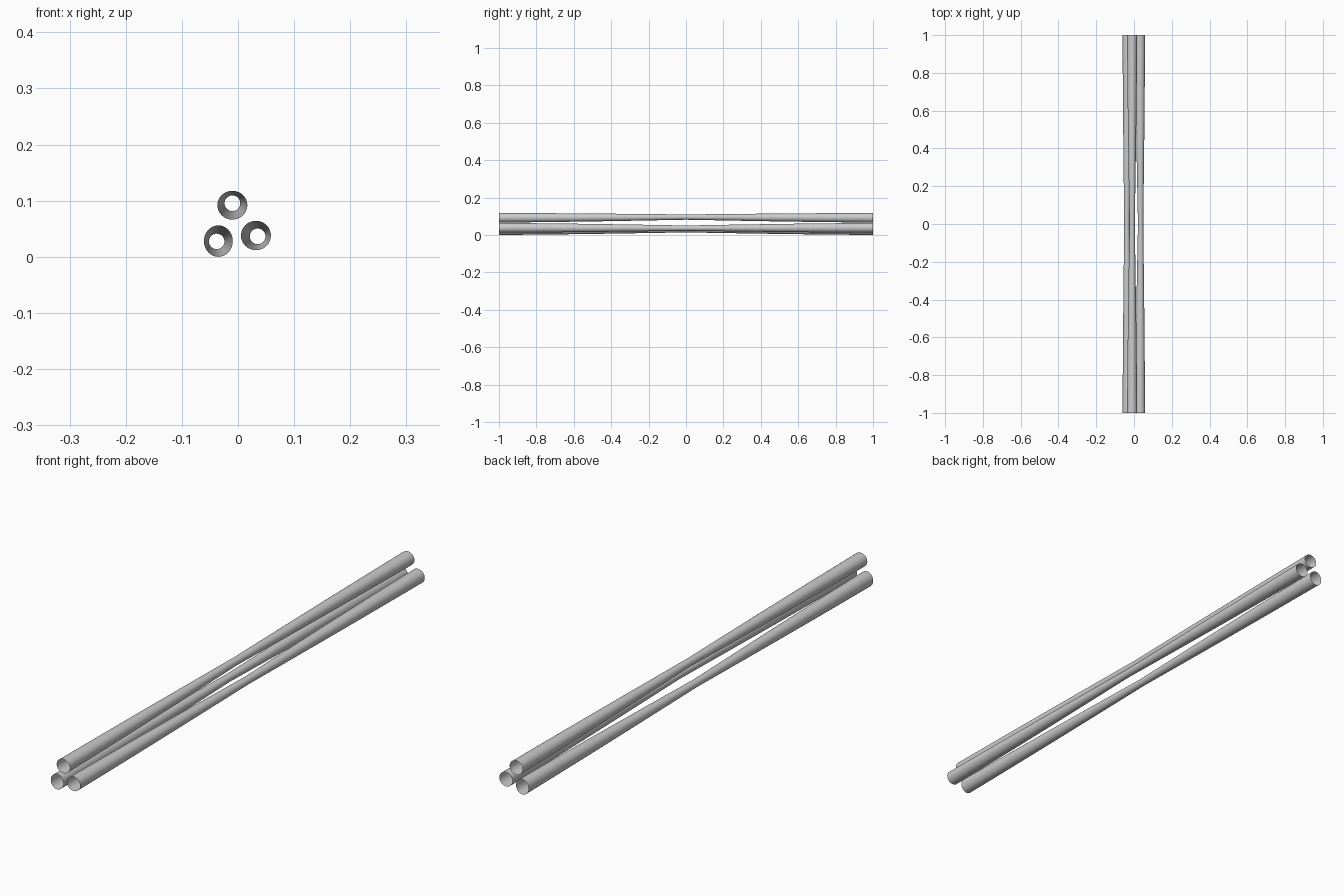
import bpy
import bmesh
from math import sin, cos, pi

if "Cube" in bpy.data.objects:
    bpy.data.objects.remove(bpy.data.objects["Cube"])

SIDES, RINGS = 32, 25


def waisted_tube(name, end, mid, end_radii, mid_radius):
    """Open thin tube along y, wide at both ends and narrow in the middle."""
    bm = bmesh.new()
    rows = []
    for i in range(RINGS):
        y = -1 + 2 * i / (RINGS - 1)
        t = abs(y)
        f = 0.5 * t + 0.5 * sin(t * pi / 2)
        cx, cz = (m + (e - m) * f for e, m in zip(end, mid))
        rx, rz = (mid_radius + (r - mid_radius) * f for r in end_radii)
        rows.append([bm.verts.new((cx + rx * cos(2 * pi * k / SIDES), y,
                                   cz + rz * sin(2 * pi * k / SIDES)))
                     for k in range(SIDES)])
    for a, b in zip(rows, rows[1:]):
        for k in range(SIDES):
            n = (k + 1) % SIDES
            face = bm.faces.new((a[k], b[k], b[n], a[n]))
            face.smooth = True
    bmesh.ops.recalc_face_normals(bm, faces=bm.faces[:])
    mesh = bpy.data.meshes.new(name)
    bm.to_mesh(mesh)
    bm.free()
    obj = bpy.data.objects.new(name, mesh)
    bpy.context.collection.objects.link(obj)
    return obj


# Bundle of three tubes that bow slightly apart at the waist
waisted_tube("top_tube", (-0.010, 0.092), (-0.010, 0.0955), (0.0267, 0.0257), 0.014)
waisted_tube("left_tube", (-0.035, 0.028), (-0.038, 0.0275), (0.0257, 0.028), 0.0138)
waisted_tube("right_tube", (0.032, 0.038), (0.035, 0.0365), (0.0267, 0.0262), 0.014)
